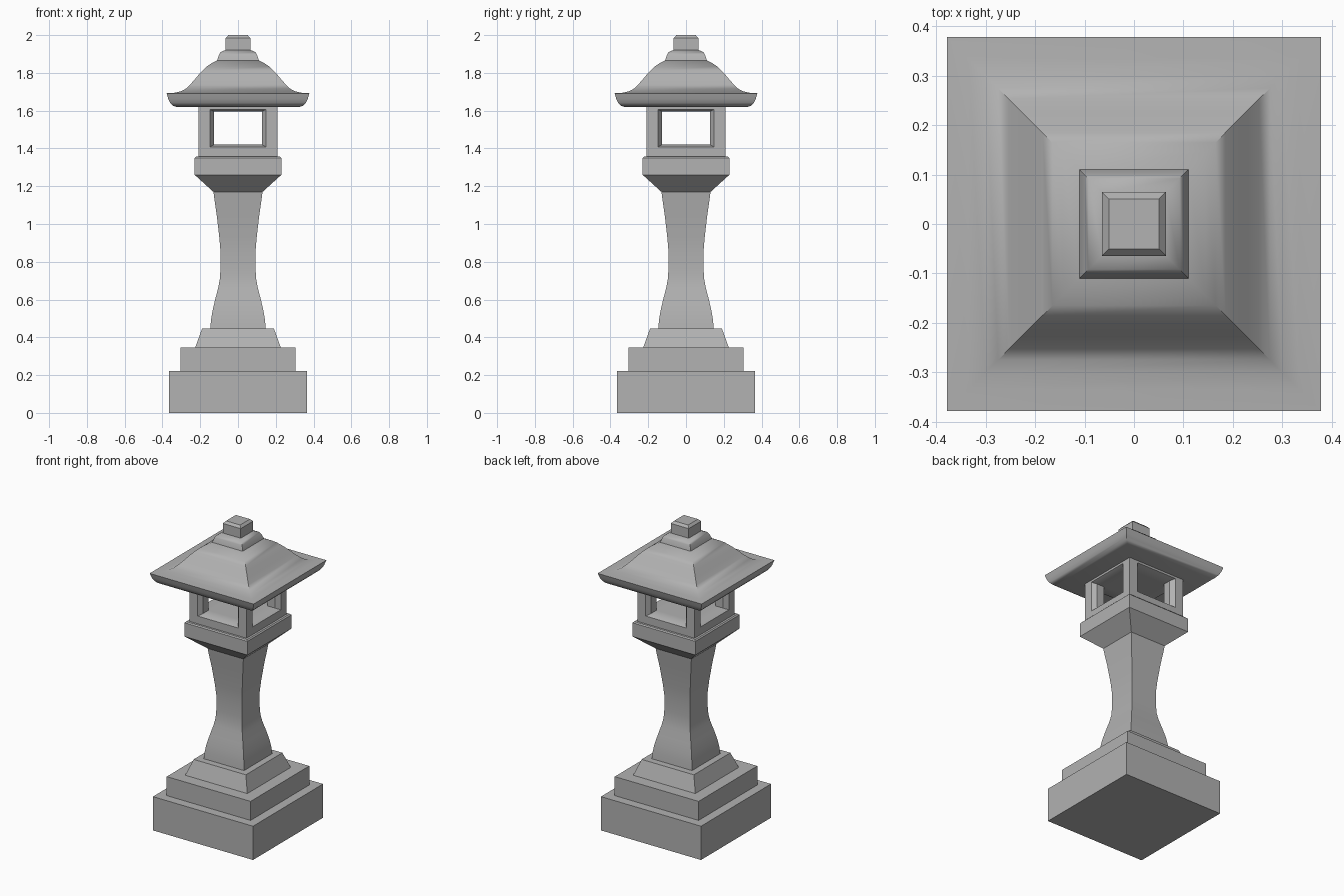
import bpy, bmesh, math

if "Cube" in bpy.data.objects:
    bpy.data.objects.remove(bpy.data.objects["Cube"])

# Dark grey stone
stone = bpy.data.materials.new("stone")
stone.diffuse_color = (0.445, 0.445, 0.445, 1)
stone.use_nodes = True
stone.node_tree.nodes["Principled BSDF"].inputs["Base Color"].default_value = stone.diffuse_color


def finish(name, bm, angle=30):
    bmesh.ops.recalc_face_normals(bm, faces=bm.faces)
    mesh = bpy.data.meshes.new(name)
    bm.to_mesh(mesh)
    bm.free()
    mesh.materials.append(stone)
    ob = bpy.data.objects.new(name, mesh)
    bpy.context.collection.objects.link(ob)
    bpy.ops.object.select_all(action='DESELECT')
    ob.select_set(True)
    bpy.context.view_layer.objects.active = ob
    bpy.ops.object.shade_smooth_by_angle(angle=math.radians(angle))
    return ob


def square_loft(name, profile, angle=30):
    """Stack of square rings from (half width, z) pairs, capped at both ends."""
    bm = bmesh.new()
    rings = [[bm.verts.new((sx * h, sy * h, z))
              for sx, sy in ((-1, -1), (1, -1), (1, 1), (-1, 1))]
             for h, z in profile]
    for a, b in zip(rings, rings[1:]):
        for i in range(4):
            j = (i + 1) % 4
            bm.faces.new((a[i], a[j], b[j], b[i]))
    bm.faces.new(rings[0][::-1])
    bm.faces.new(rings[-1])
    return finish(name, bm, angle)


# Stepped base
square_loft("base_slab", [(0.364, 0), (0.364, 0.222)])
square_loft("base_step", [(0.305, 0.222), (0.305, 0.347)])
square_loft("base_plinth", [(0.226, 0.347), (0.19, 0.447)])

# Waisted shaft
square_loft("shaft", [(0.147, 0.447), (0.143, 0.49), (0.135, 0.54), (0.121, 0.60),
                      (0.104, 0.665), (0.096, 0.71), (0.093, 0.76), (0.093, 0.86),
                      (0.099, 0.93), (0.113, 1.05), (0.122, 1.11), (0.13, 1.17)])

# Flared platform under the light chamber
square_loft("platform", [(0.13, 1.17), (0.229, 1.26), (0.229, 1.35), (0.222, 1.357)])

# Light chamber: four posts, bevelled windows opening into a crossing passage
bm = bmesh.new()
outer, post = 0.208, 0.127
zb, zt, floor_z, ceiling_z = 1.357, 1.62, 1.42, 1.595
loops = [(outer, outer, zb, zt),                  # outer wall edge
         (0.148, outer, 1.408, 1.606),            # window edge outside
         (post, 0.18, floor_z, ceiling_z),        # end of the window bevel
         (post, post, floor_z, ceiling_z)]        # inner post edges
for k in range(4):
    c, s = round(math.cos(k * math.pi / 2)), round(math.sin(k * math.pi / 2))
    rings = []
    for h, d, z0, z1 in loops:
        pts = ((-h, z0), (h, z0), (h, z1), (-h, z1))
        rings.append([bm.verts.new((c * x + s * d, s * x - c * d, z)) for x, z in pts])
    for a, b in zip(rings, rings[1:]):
        for i in range(4):
            j = (i + 1) % 4
            bm.faces.new((a[i], a[j], b[j], b[i]))
for z, h in ((floor_z, post), (ceiling_z, post), (zb, outer), (zt, outer)):
    bm.faces.new([bm.verts.new((x * h, y * h, z))
                  for x, y in ((-1, -1), (1, -1), (1, 1), (-1, 1))])
bmesh.ops.remove_doubles(bm, verts=bm.verts, dist=0.0005)
finish("light_chamber", bm)

# Curved roof with rounded eave
square_loft("roof", [(0.325, 1.62), (0.345, 1.626), (0.359, 1.642), (0.369, 1.662),
                     (0.378, 1.692), (0.335, 1.695), (0.30, 1.703), (0.275, 1.717),
                     (0.253, 1.738), (0.228, 1.767), (0.205, 1.794), (0.185, 1.815),
                     (0.165, 1.834), (0.145, 1.848), (0.11, 1.866)], 58)

# Roof cap and finial
square_loft("roof_cap", [(0.111, 1.864), (0.108, 1.875), (0.1, 1.897), (0.092, 1.91),
                         (0.065, 1.922)], 58)
square_loft("finial", [(0.065, 1.92), (0.065, 1.985), (0.051, 2.0)])
